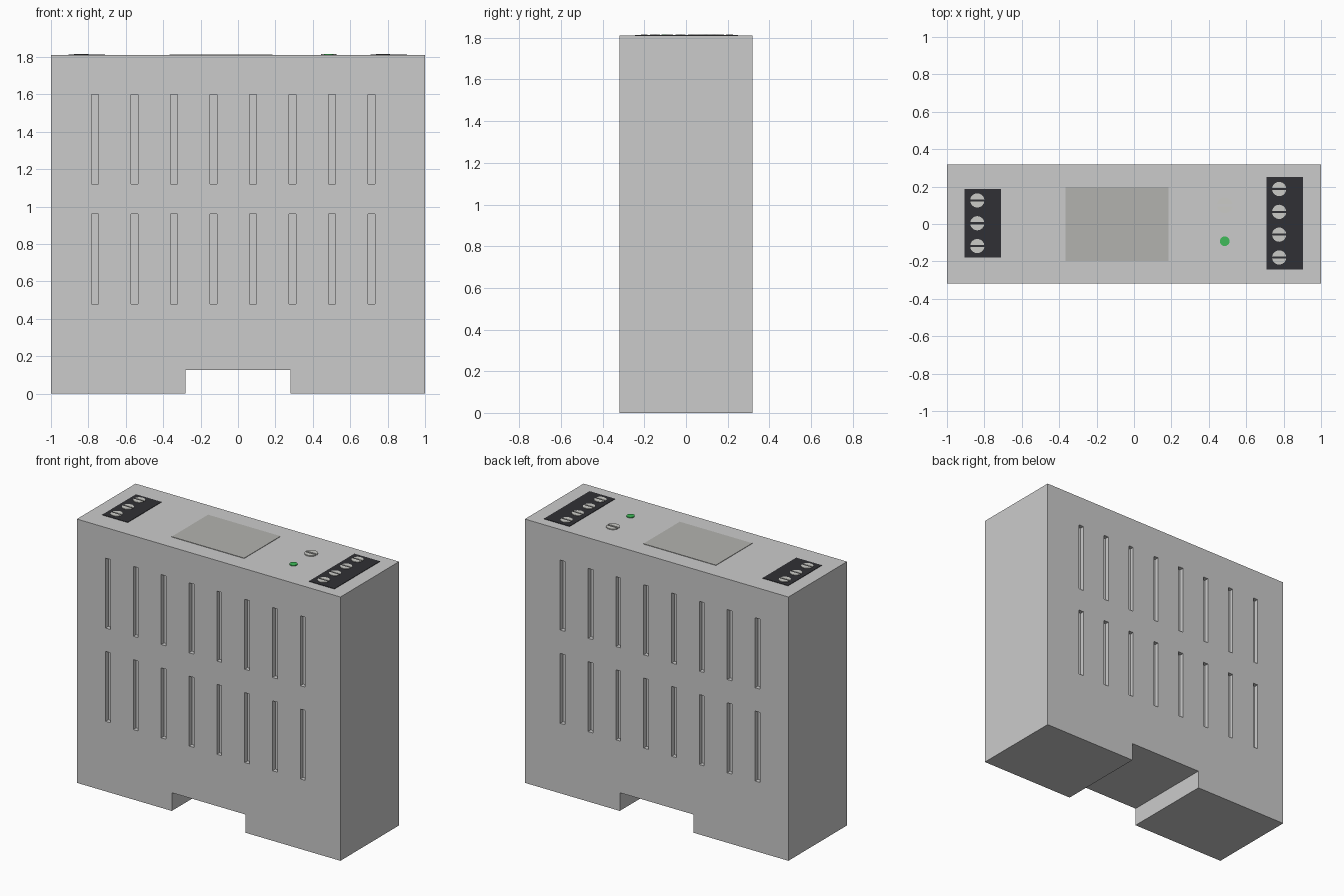
import bpy, bmesh, math

if "Cube" in bpy.data.objects:
    bpy.data.objects.remove(bpy.data.objects["Cube"])

TOP = 1.81      # top face of the housing
HALF_D = 0.318  # half depth of the housing


def material(name, rgb):
    m = bpy.data.materials.new(name)
    m.diffuse_color = (*rgb, 1)
    m.use_nodes = True
    m.node_tree.nodes["Principled BSDF"].inputs["Base Color"].default_value = m.diffuse_color
    return m


BLACK = material("black_plastic", (0.03, 0.03, 0.035))
GREEN = material("green_lens", (0.05, 0.5, 0.1))
PALE = material("pale_label", (0.45, 0.45, 0.43))
METAL = material("metal", (0.6, 0.6, 0.57))


def finish(bm, name, mat=None):
    bmesh.ops.recalc_face_normals(bm, faces=bm.faces)
    mesh = bpy.data.meshes.new(name)
    bm.to_mesh(mesh)
    bm.free()
    ob = bpy.data.objects.new(name, mesh)
    bpy.context.collection.objects.link(ob)
    if mat:
        mesh.materials.append(mat)
    return ob


def prism(bm, pts, vec):
    """Extrude a closed outline of 3D points along a vector."""
    face = bm.faces.new([bm.verts.new(p) for p in pts])
    ext = bmesh.ops.extrude_face_region(bm, geom=[face], use_keep_orig=True)["geom"]
    bmesh.ops.translate(bm, vec=vec, verts=[g for g in ext if isinstance(g, bmesh.types.BMVert)])


def box(bm, x0, x1, y0, y1, z0, z1):
    prism(bm, [(x0, y0, z0), (x1, y0, z0), (x1, y1, z0), (x0, y1, z0)], (0, 0, z1 - z0))


def disc(bm, x, y, r, z0, z1, n=24):
    prism(bm, [(x + r * math.cos(2 * math.pi * i / n), y + r * math.sin(2 * math.pi * i / n), z0)
               for i in range(n)], (0, 0, z1 - z0))


def slotted_screw(name, x, y, r, top):
    # Base disc plus two half-moons leaving a driver slot along x
    bm = bmesh.new()
    disc(bm, x, y, r, TOP - 0.03, top - 0.008)
    gap = math.asin(0.15)
    for side in (1, -1):
        arc = [gap + (math.pi - 2 * gap) * i / 12 for i in range(13)]
        prism(bm, [(x + r * math.cos(a), y + side * r * math.sin(a), top - 0.008) for a in arc],
              (0, 0, 0.008))
    return finish(bm, name, METAL)


# Housing with rail notch underneath
bm = bmesh.new()
outline = [(-1, 0), (-0.28, 0), (-0.28, 0.125), (0.28, 0.125), (0.28, 0), (1, 0), (1, TOP), (-1, TOP)]
prism(bm, [(x, -HALF_D, z) for x, z in outline], (0, 2 * HALF_D, 0))
housing = finish(bm, "housing")

# Ventilation slots on the front and back faces
bm = bmesh.new()
for i in range(8):
    x = -0.765 + i * 0.2113
    for z in (0.48, 1.12):
        for y in (-HALF_D, HALF_D):
            box(bm, x - 0.018, x + 0.018, y - 0.03, y + 0.03, z, z + 0.48)
cutter = finish(bm, "vent_cutter")
cutter.hide_render = True
mod = housing.modifiers.new("vents", "BOOLEAN")
mod.operation = "DIFFERENCE"
mod.solver = "EXACT"
mod.object = cutter
bpy.context.view_layer.objects.active = housing
bpy.ops.object.modifier_apply(modifier=mod.name)
bpy.data.objects.remove(cutter)

# Terminal blocks with their clamp screws
for side, cx, count, half in (("left", -0.808, 3, 0.183), ("right", 0.806, 4, 0.247)):
    bm = bmesh.new()
    box(bm, cx - 0.097, cx + 0.097, 0.003 - half, 0.003 + half, TOP - 0.05, TOP + 0.003)
    finish(bm, f"{side}_terminal_block", BLACK)
    for i in range(count):
        y = 0.004 + (i - (count - 1) / 2) * 0.122
        slotted_screw(f"{side}_terminal_screw_{i + 1}", cx - 0.03, y, 0.038, TOP + 0.006)

# Label panel
bm = bmesh.new()
box(bm, -0.365, 0.185, -0.197, 0.197, TOP - 0.01, TOP + 0.003)
finish(bm, "label_panel", PALE)

# Adjustment screw and status light
slotted_screw("adjustment_screw", 0.485, 0.1, 0.042, TOP + 0.006)
bm = bmesh.new()
disc(bm, 0.485, -0.092, 0.026, TOP - 0.02, TOP + 0.005, 16)
finish(bm, "status_light", GREEN)
